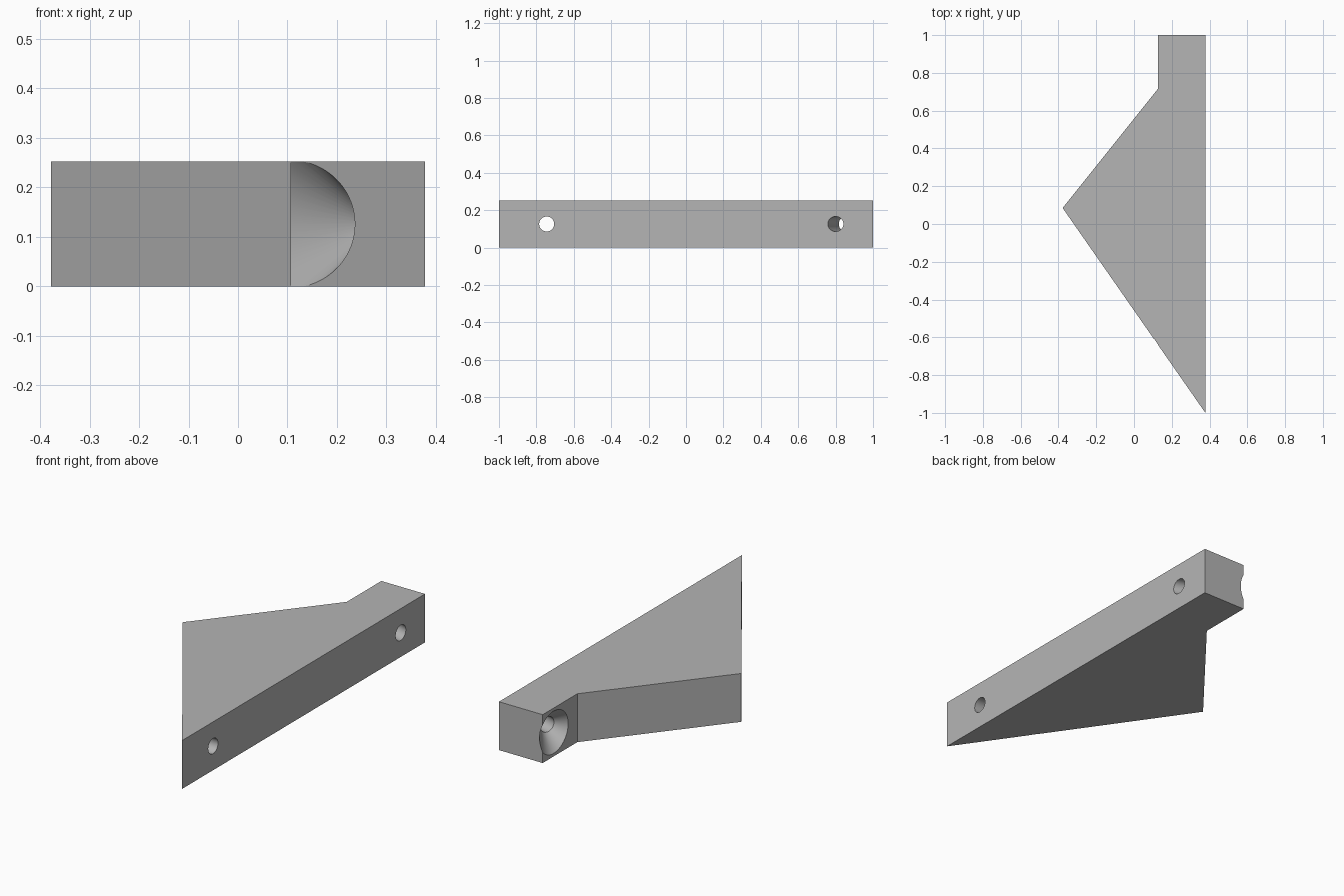
import bpy
import bmesh
from math import radians, tau
from mathutils import Vector

cube = bpy.data.objects.get("Cube")
if cube:
    bpy.data.objects.remove(cube, do_unlink=True)

HEIGHT = 0.252
BACK_X = 0.378
SHAFT_R = 0.04

grey = bpy.data.materials.new("plain grey")
grey.use_nodes = True
colour = (0.46, 0.46, 0.46, 1)
grey.diffuse_color = colour
grey.node_tree.nodes["Principled BSDF"].inputs["Base Color"].default_value = colour


def make_object(name, bm):
    bmesh.ops.recalc_face_normals(bm, faces=bm.faces)
    mesh = bpy.data.meshes.new(name)
    bm.to_mesh(mesh)
    bm.free()
    obj = bpy.data.objects.new(name, mesh)
    mesh.materials.append(grey)
    bpy.context.collection.objects.link(obj)
    return obj


def screw_cutter(name, start, direction, sink, end, end_radius):
    """Revolved shaft that flares into a countersink between two depths."""
    profile = [(0, -0.1), (SHAFT_R, -0.1), (SHAFT_R, sink), (end_radius, end), (0, end)]
    bm = bmesh.new()
    verts = [bm.verts.new((r, 0, z)) for r, z in profile]
    edges = [bm.edges.new(pair) for pair in zip(verts, verts[1:])]
    bmesh.ops.spin(bm, geom=verts + edges, cent=(0, 0, 0), axis=(0, 0, 1),
                   angle=tau, steps=64)
    bmesh.ops.remove_doubles(bm, verts=bm.verts, dist=1e-5)
    obj = make_object(name, bm)
    obj.rotation_mode = 'QUATERNION'
    obj.rotation_quaternion = Vector(direction).to_track_quat('Z', 'Y')
    obj.location = start
    obj.hide_render = True
    return obj


# Bracket body: plan outline extruded upwards
outline = [(BACK_X, -1), (BACK_X, 1), (0.126, 1), (0.126, 0.715), (-BACK_X, 0.085)]
bm = bmesh.new()
base = bm.faces.new([bm.verts.new((x, y, 0)) for x, y in outline])
extruded = bmesh.ops.extrude_face_region(bm, geom=[base], use_keep_orig=True)
top = [g for g in extruded["geom"] if isinstance(g, bmesh.types.BMVert)]
bmesh.ops.translate(bm, verts=top, vec=(0, 0, HEIGHT))
bracket = make_object("bracket", bm)

# Straight screw hole near the tip, and tilted one in the end tab
cutters = [
    screw_cutter("front_hole_cutter", (BACK_X, -0.745, HEIGHT / 2), (-1, 0, 0),
                 0.131, 0.271, 0.186),
    screw_cutter("back_hole_cutter", (BACK_X, 0.8, HEIGHT / 2), (-0.955, 0.297, 0),
                 0.185, 0.4, 0.22),
]
bpy.context.view_layer.objects.active = bracket
for cutter in cutters:
    mod = bracket.modifiers.new("screw_hole", 'BOOLEAN')
    mod.operation = 'DIFFERENCE'
    mod.solver = 'EXACT'
    mod.object = cutter
    bpy.ops.object.modifier_apply(modifier=mod.name)
    bpy.data.objects.remove(cutter, do_unlink=True)

# Smooth hole walls, crisp body edges
bpy.ops.object.select_all(action='DESELECT')
bracket.select_set(True)
bpy.ops.object.shade_smooth_by_angle(angle=radians(25))
